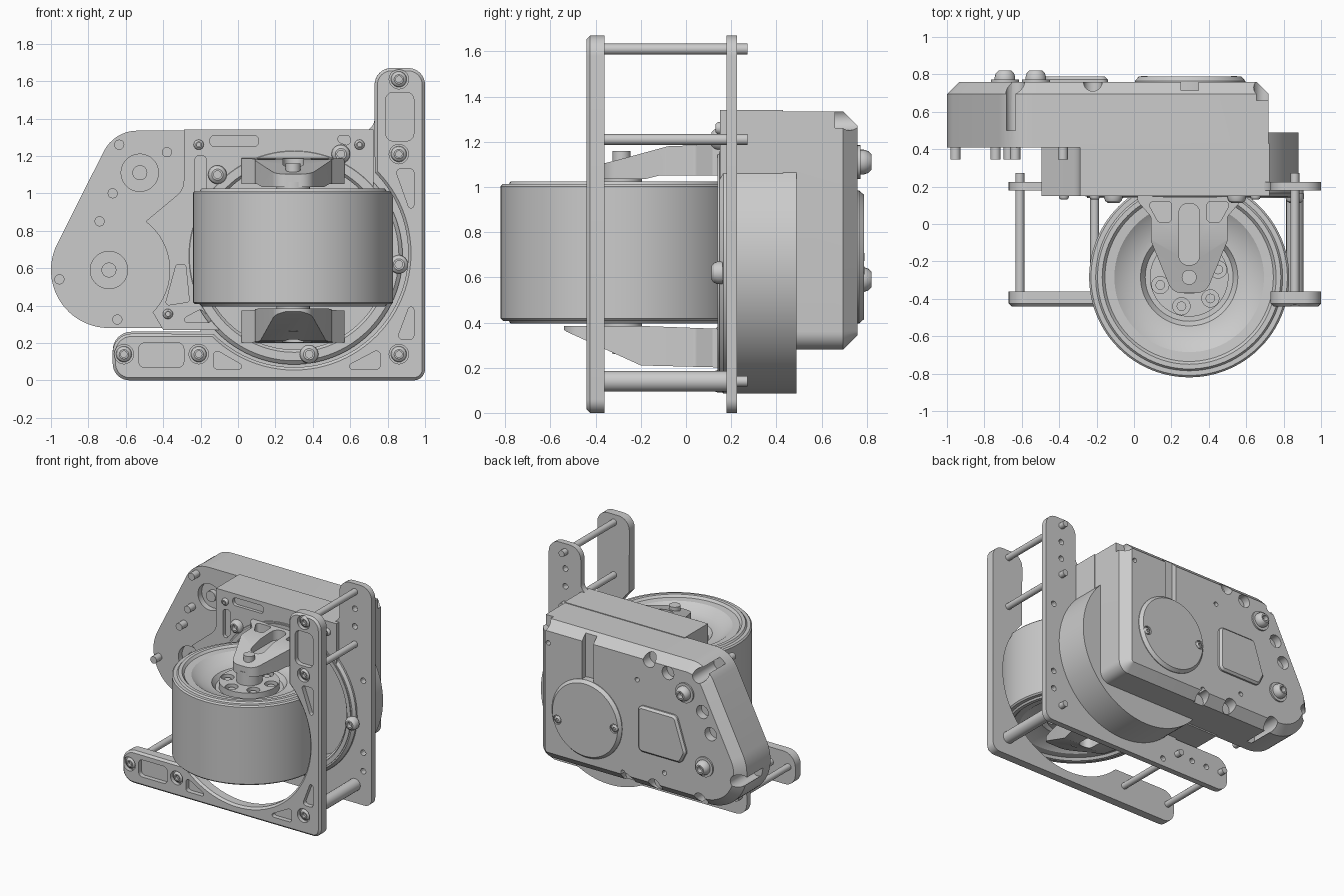
import bpy, bmesh, math
from mathutils import Vector, Matrix

if "Cube" in bpy.data.objects:
    bpy.data.objects.remove(bpy.data.objects["Cube"])

WX, WY, WZ = 0.295, -0.285, 0.71      # wheel centre
RX, RZ = 0.30, 0.665                  # turntable centre


def make(name, bm):
    bmesh.ops.recalc_face_normals(bm, faces=bm.faces[:])
    me = bpy.data.meshes.new(name)
    bm.to_mesh(me)
    bm.free()
    ob = bpy.data.objects.new(name, me)
    bpy.context.collection.objects.link(ob)
    return ob


def arc(cx, cz, r, a0, a1, n=24):
    return [(cx + r * math.cos(math.radians(a0 + (a1 - a0) * i / n)),
             cz + r * math.sin(math.radians(a0 + (a1 - a0) * i / n))) for i in range(n + 1)]


def rounded(pts, n=8):
    """Corner points (u, v, radius) become fillets; (u, v) stays sharp."""
    out = []
    for i, p in enumerate(pts):
        q = Vector(p[:2])
        if len(p) < 3:
            out.append(tuple(q))
            continue
        u = (Vector(pts[i - 1][:2]) - q).normalized()
        v = (Vector(pts[(i + 1) % len(pts)][:2]) - q).normalized()
        h = u.angle(v) / 2
        c = q + (u + v).normalized() * p[2] / math.sin(h)
        a, b = q + u * p[2] / math.tan(h) - c, q + v * p[2] / math.tan(h) - c
        a0 = math.atan2(a.y, a.x)
        da = (math.atan2(b.y, b.x) - a0 + math.pi) % (2 * math.pi) - math.pi
        out += [(c.x + p[2] * math.cos(a0 + da * k / n), c.y + p[2] * math.sin(a0 + da * k / n))
                for k in range(n + 1)]
    return out


def rect(x0, x1, z0, z1, r):
    return [(x0, z0, r), (x1, z0, r), (x1, z1, r), (x0, z1, r)]


def prism(name, pts, a, b, chamfer=0, axis='y'):
    """Outline extruded from a to b, optional chamfer at the b end."""
    pts = rounded(pts)
    place = {'x': lambda u, v, h: (h, u, v), 'y': lambda u, v, h: (u, h, v),
             'z': lambda u, v, h: (u, v, h)}[axis]
    step = math.copysign(chamfer, b - a)
    bm = bmesh.new()
    lo = [bm.verts.new(place(u, v, a)) for u, v in pts]
    hi = [bm.verts.new(place(u, v, b - step)) for u, v in pts]
    bm.faces.new(lo)
    cap = bm.faces.new(hi)
    for i in range(len(pts)):
        bm.faces.new((lo[i - 1], lo[i], hi[i], hi[i - 1]))
    bmesh.ops.recalc_face_normals(bm, faces=bm.faces[:])
    if chamfer:
        bmesh.ops.inset_region(bm, faces=[cap], thickness=chamfer, use_even_offset=True)
        bmesh.ops.translate(bm, verts=cap.verts[:], vec=place(0, 0, step))
    return make(name, bm)


def lathe(name, prof, loc, axis='y', n=24):
    bm = bmesh.new()
    vs = [bm.verts.new((r, 0, h)) for r, h in prof]
    es = [bm.edges.new(vs[i:i + 2]) for i in range(len(vs) - 1)]
    bmesh.ops.spin(bm, geom=vs + es, cent=(0, 0, 0), axis=(0, 0, 1), angle=2 * math.pi, steps=n)
    bmesh.ops.remove_doubles(bm, verts=bm.verts[:], dist=1e-5)
    rot = Matrix.Rotation(-math.pi / 2, 4, 'X') if axis == 'y' else Matrix()
    bm.transform(Matrix.Translation(loc) @ rot)
    return make(name, bm)


def rod(name, x, z, r, y0, y1, n=20):
    return lathe(name, [(0, y0), (r, y0), (r, y1), (0, y1)], (x, 0, z), n=n)


def post(name, x, y, r, z0, z1, n=24):
    return lathe(name, [(0, z0), (r, z0), (r, z1), (0, z1)], (x, y, 0), 'z', n)


def screw(name, x, z, y, s, r=0.05, h=0.045):
    """Domed head with a socket, facing +y (s=1) or -y (s=-1)."""
    prof = [(0, .3 * h), (.4 * r, .3 * h), (.4 * r, h), (.6 * r, h), (.88 * r, .7 * h), (r, .3 * h), (r, -.01), (0, -.01)]
    return lathe(name, [(a, y + s * b) for a, b in prof], (x, 0, z))


def boolean(ob, tools, op='DIFFERENCE'):
    bpy.context.view_layer.objects.active = ob
    for t in tools:
        m = ob.modifiers.new('cut', 'BOOLEAN')
        m.operation, m.object, m.solver = op, t, 'EXACT'
        bpy.ops.object.modifier_apply(modifier=m.name)
        bpy.data.objects.remove(t)


# Front L-shaped guard plate with recessed pockets and counterbores
spots = [(.86, 1.61), (.86, 1.21), (.86, .14), (-.21, .14), (-.61, .14)]
front = prism('front_plate', [(-.67, 0, .09), (1, 0, .06), (1, 1.67, .09), (.73, 1.67, .09)]
              + arc(.3, .68, .61, 45, -135, 48) + [(-.67, .25, .1)], -.36, -.44, .015)
pockets = [rect(.79, .94, 1.28, 1.54, .04), rect(-.53, -.29, .07, .20, .03),
           [(.84, 1.13, .02), (.94, 1.13, .02), (.94, .85, .015)],
           [(.85, .22, .02), (.94, .22, .02), (.94, .46, .015)],
           [(.76, .06, .02), (.76, .17, .02), (.55, .06, .015)],
           [(-.13, .06, .02), (-.13, .17, .02), (.06, .06, .015)]]
boolean(front, [prism('cut', p, -.405, -.5) for p in pockets]
        + [rod('cut', x, z, .052, -.5, -.41) for x, z in spots])

# Rear mounting plate
rear = prism('mounting_plate', [(-.67, 0, .09), (1, 0, .06), (1, 1.67, .09), (.73, 1.67, .09),
             (.73, 1.33, .07), (-.2, 1.33), (-.2, .26), (-.67, .26, .1)], .18, .225)
boolean(rear, [rod('cut', RX, RZ, .54, .1, .37, 64)]
        + [rod('cut', x, z, .022, .1, .3, 12) for x, z in
           [(.86, 1.48), (.86, 1.345), (.93, .4), (.93, .95), (-.48, .14), (-.35, .14), (-.08, .06), (.93, .26)]])

# Standoffs between the plates with socket screws
for i, (x, z) in enumerate(spots):
    rod(f'standoff_{i}', x, z, .046 if i == 2 else .024, -.37, .19)
    rod(f'standoff_tip_{i}', x, z, .024, .18, .272)
    screw(f'standoff_screw_{i}', x, z, -.405, -1, .042, .03)

# Gearbox front block with motor clearance on its left side
block = prism('gearbox_front', [(-.29, 1.34), (.725, 1.34), (.725, .27, .1), (-.4, .27)]
              + arc(-.69, .59, .325, -44, 53) + [(-.29, 1.02, .1)], .43, .15)
ribs = [rect(-.15, .11, 1.25, 1.31, .025), [(-.23, 1.2, .02), (-.17, 1.2, .02), (-.17, 1.02, .02), (-.23, .95, .02)],
        [(.45, 1.31, .02), (.6, 1.31, .02), (.6, 1.25, .02)],
        [(-.33, .62, .015), (-.28, .62, .015), (-.26, .42, .015), (-.39, .40, .015)],
        [(-.33, .31, .015), (-.12, .31, .015), (-.2, .38, .015)]]
boolean(block, [rod('cut', RX, RZ, .54, .1, .37, 64)] + [prism('cut', p, .1, .175) for p in ribs])
for i, (x, z) in enumerate([(-.21, 1.26), (.65, 1.26), (-.375, .355)]):
    screw(f'block_screw_{i}', x, z, .15, -1, .027, .02)

# Rear gearbox cover, chamfered, with screw scallops, motor bores and groove
cover = prism('gearbox_cover', [(.72, 1.335), (-.662, 1.335, .2)] + arc(-.69, .59, .31, 154, 270)
              + [(.72, .28, .08)], .41, .76, .065)
pins = [(-.635, 1.26), (-.38, 1.22), (-.67, 1.0), (-.74, .85), (-.955, .54), (-.645, .325)]
bores = [(x, z, .5 if i in (0, 4, 5) else .7) for i, (x, z) in enumerate(pins)]
bores += [(-.22, 1.27, .68), (-.02, .31, .68), (-.26, .33, .68), (.69, 1.3, .66)]
motors = [(-.525, 1.11), (-.69, .59)]
boolean(cover, [rod('cut', x, z, .05, y, .9) for x, z, y in bores]
        + [rod('cut', x, z, .1, .3, .455, 32) for x, z in motors]
        + [rod('cut', x, z, .018, .7, .9, 12) for x, z in [(.63, 1.18), (.0, .36), (-.12, 1.1), (-.35, .45)]]
        + [prism('cut', rect(.25, .345, .8, 1.4, .01), .715, .9)])
for i, (x, z) in enumerate(pins):
    rod(f'cover_pin_{i}', x, z, .027, .345, .49)
for i, (x, z) in enumerate(motors):
    rod(f'motor_boss_{i}', x, z, .04, .42, .5)
    rod(f'motor_washer_{i}', x, z, .075, .75, .772, 32)
    screw(f'motor_screw_{i}', x, z, .77, 1, .055, .052)

# Sensor cap and raised badge on the rear face
cap = lathe('sensor_cap', [(0, .7), (.295, .7), (.295, .765), (.275, .788), (0, .788)], (.3, 0, .69), n=64)
cap_screws = [(.535, .63), (.055, .69)]
boolean(cap, [rod('cut', x, z, .034, .775, .9) for x, z in cap_screws])
for i, (x, z) in enumerate(cap_screws):
    screw(f'cap_screw_{i}', x, z, .774, 1, .027, .016)
prism('badge', [(-.14, .57, .04), (-.5, .57, .04), (-.545, .66, .04), (-.46, .92, .04), (-.14, .92, .04)],
      .75, .788, .015)

# Steering turntable can
can = lathe('turntable_can', [(0, .36), (.50, .36), (.50, .165), (.515, .148), (.56, .148), (.58, .165),
            (.58, .49), (0, .49)], (RX, 0, RZ), n=96)
lathe('turntable_rim', [(.52, .16), (.52, .14), (.55, .14), (.55, .16)], (RX, 0, RZ), n=96)
for i, (x, z) in enumerate([(.86, .62), (-.11, 1.1), (.55, 1.21), (.38, .14)]):
    screw(f'turntable_screw_{i}', x, z, .152, -1, .05, .04)

# Wheel: tread, dished sides and hub with bolt circle
half = [(0, .25), (.21, .25), (.21, .20), (.235, .20), (.26, .235), (.33, .245), (.40, .295), (.45, .298),
        (.465, .315), (.49, .315), (.50, .303), (.525, .303), (.535, .293)]
wheel = lathe('wheel', half + [(r, -h) for r, h in reversed(half)], (WX, WY, WZ), 'z', 96)
ring = [(WX + .16 * math.cos(math.radians(a)), WY + .16 * math.sin(math.radians(a))) for a in range(15, 375, 60)]
boolean(wheel, [post('cut', x, y, .046, WZ + s * .2, WZ + s * .3) for x, y in ring for s in (1, -1)])
for i, (x, y) in enumerate(ring):
    post(f'hub_bolt_{i}', x, y, .026, WZ - .235, WZ + .235, 12)

# Fork arms above and below the wheel
def fork(name, nose, side, s, floor):
    arm = prism(name, [(.02, .2), (.02, .12, .02), (.09, .04, .03), (.09, -.09, .02), (.205, nose, .08), (.385, nose, .08),
                (.50, -.09, .02), (.50, .04, .03), (.57, .12, .02), (.57, .2)], 0, 1.6, axis='z')
    boolean(arm, [prism('cut', side, -.5, 1.5, axis='x')], 'INTERSECT')
    slot = rect(.24, .35, -.22, .11, .05)
    wing = [(.07, .12, .02), (.20, .12, .02), (.20, .01, .02), (.13, .01, .02)]
    mirrored = [(2 * WX - u, v, r) for u, v, r in wing]
    boolean(arm, [prism('cut', p, floor, floor + s * .4, axis='z') for p in (slot, wing, mirrored)])
    post(name + '_hub', WX, WY, .09, WZ + s * .24, WZ + s * .35)
    post(name + '_axle', WX, WY, .04, WZ + s * .24, WZ + s * .45)
    for i, x in enumerate((.145, .445)):
        rod(f'{name}_boss_{i}', x, WZ + s * .40, .05, -.085, -.02)
        screw(f'{name}_screw_{i}', x, WZ + s * .40, -.085, -1, .04, .03)


fork('upper_fork', -.37, [(-.38, 1.035), (-.38, 1.10), (-.30, 1.12), (-.08, 1.18), (.2, 1.19), (.2, 1.05),
     (-.12, 1.05), (-.18, 1.035)], 1, 1.11)
fork('lower_fork', -.54, [(-.56, .385), (-.53, .36), (-.2, .21), (.2, .20), (.2, .37), (-.2, .385)], -1, .31)

# Smooth curved faces while keeping edges crisp
bpy.ops.object.select_all(action='SELECT')
bpy.ops.object.shade_smooth_by_angle(angle=math.radians(28))
